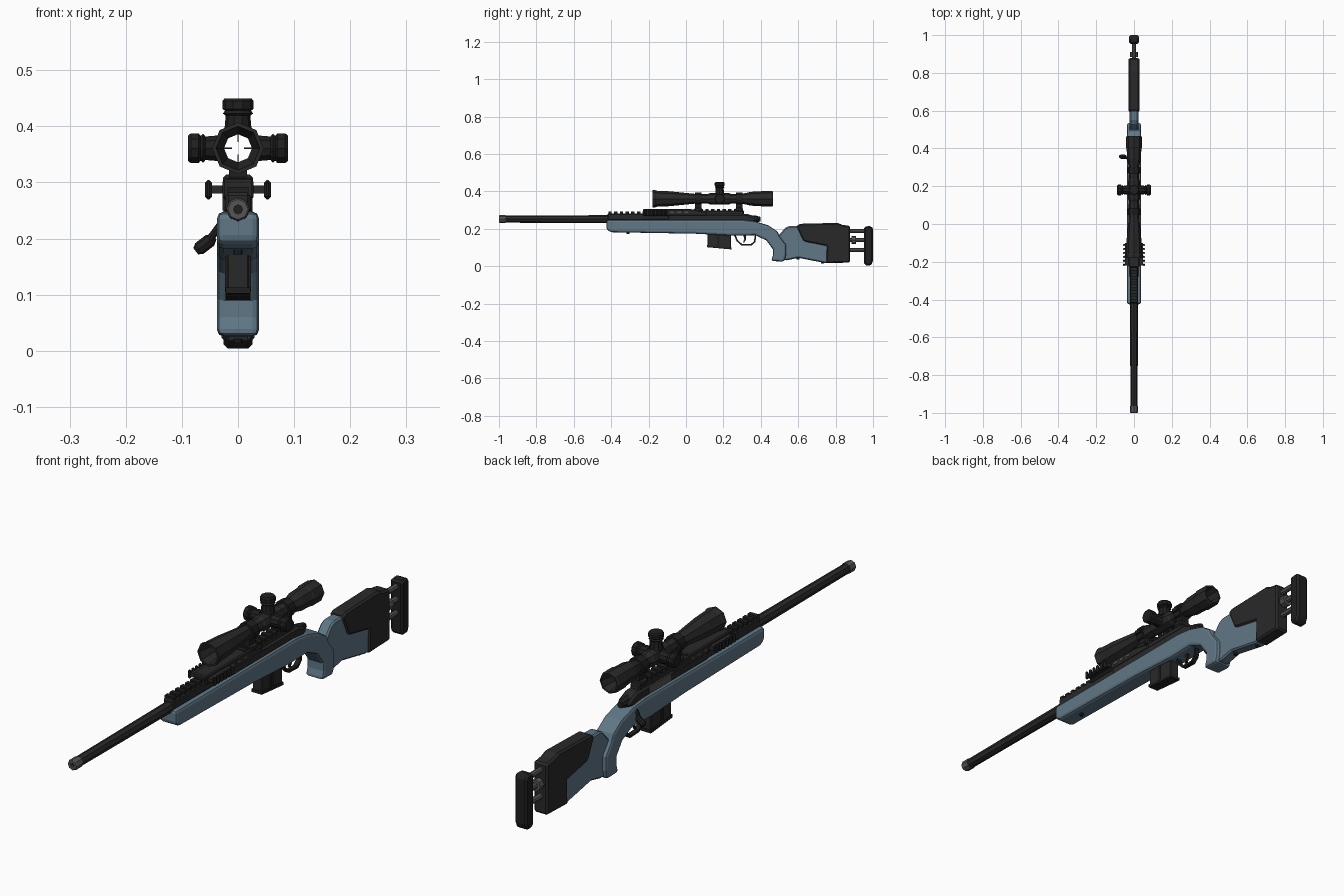
import bpy, bmesh, math
from mathutils import Vector, Matrix


def material(name, rgb):
    m = bpy.data.materials.new(name)
    m.diffuse_color = (*rgb, 1)
    return m


BLUE = material("slate blue", (0.115, 0.185, 0.24))
BLACK = material("matt black", (0.022, 0.022, 0.022))
DARK = material("deep black", (0.014, 0.014, 0.014))
GREY = material("steel grey", (0.09, 0.09, 0.09))


def finish(name, bm, mat, bevel=0, segments=1):
    bmesh.ops.recalc_face_normals(bm, faces=bm.faces)
    me = bpy.data.meshes.new(name)
    bm.to_mesh(me)
    bm.free()
    me.materials.append(mat)
    ob = bpy.data.objects.new(name, me)
    bpy.context.collection.objects.link(ob)
    if bevel:
        b = ob.modifiers.new("bevel", 'BEVEL')
        b.width, b.segments, b.limit_method = bevel, segments, 'ANGLE'
        b.angle_limit = math.radians(50)
    return ob


def prism(name, pts, half, mat, bevel=0, segments=1, x=0):
    """Side outline in (y, z), extruded across x."""
    bm = bmesh.new()
    f = bm.faces.new([bm.verts.new((x - half, y, z)) for y, z in pts])
    g = bmesh.ops.extrude_face_region(bm, geom=[f])["geom"]
    bmesh.ops.translate(bm, vec=(2 * half, 0, 0),
                        verts=[v for v in g if isinstance(v, bmesh.types.BMVert)])
    return finish(name, bm, mat, bevel, segments)


def box(name, x, y, z, mat, bevel=0):
    return prism(name, [(y[0], z[0]), (y[1], z[0]), (y[1], z[1]), (y[0], z[1])],
                 (x[1] - x[0]) / 2, mat, bevel, 1, (x[0] + x[1]) / 2)


def lathe(name, origin, axis, prof, mat, sides=8, closed=False):
    """Profile of (distance, radius) turned around an axis."""
    bm = bmesh.new()
    q = Vector(axis).to_track_quat('Z', 'Y')
    rings = []
    for t, r in prof:
        rings.append([bm.verts.new(Vector(origin) + q @ Vector(
            (r * math.cos(k * math.tau / sides), r * math.sin(k * math.tau / sides), t)))
            for k in range(sides)])
    pairs = list(zip(rings, rings[1:]))
    if closed:
        pairs.append((rings[-1], rings[0]))
    else:
        bm.faces.new(rings[0])
        bm.faces.new(rings[-1])
    for a, b in pairs:
        for k in range(sides):
            j = (k + 1) % sides
            bm.faces.new((a[k], a[j], b[j], b[k]))
    return finish(name, bm, mat)


Y = (0, 1, 0)

# Stock: fore-end sweeping into the grip, then the slimmer butt
prism("fore_end_and_grip", [
    (-0.425, 0.247), (-0.425, 0.195), (-0.40, 0.182), (0.05, 0.174), (0.26, 0.163), (0.37, 0.166),
    (0.43, 0.138), (0.465, 0.09), (0.465, 0.06), (0.455, 0.028), (0.525, 0.025), (0.535, 0.06),
    (0.535, 0.115), (0.50, 0.16), (0.49, 0.185), (0.44, 0.219), (0.37, 0.24), (0.30, 0.248)],
    0.037, BLUE, 0.011, 2)
prism("butt", [
    (0.47, 0.16), (0.50, 0.17), (0.53, 0.205), (0.55, 0.214), (0.62, 0.215), (0.82, 0.20), (0.82, 0.018),
    (0.74, 0.018), (0.60, 0.045), (0.54, 0.032), (0.50, 0.035)], 0.023, BLUE, 0.006)
prism("cheek_rest", [
    (0.59, 0.215), (0.61, 0.227), (0.81, 0.232), (0.835, 0.222), (0.878, 0.215), (0.878, 0.02),
    (0.75, 0.016), (0.752, 0.108), (0.64, 0.13), (0.625, 0.138)], 0.029, BLACK, 0.007)

# Butt pad on three adjusting rods
for i, z in enumerate((0.188, 0.14, 0.088)):
    lathe(f"pad_rod_{i}", (0, 0.86, z), Y, [(0, 0.011), (0.10, 0.011)], GREY)
lathe("pad_adjuster_wheel", (0, 0.885, 0.14), Y, [(0, 0.022), (0.025, 0.022)], GREY)
prism("butt_pad", [(0.953, 0.015), (0.965, 0.004), (0.99, 0.004), (1.0, 0.03), (1.0, 0.20),
                   (0.99, 0.216), (0.953, 0.212)], 0.026, DARK, 0.008)

# Sling studs
for i, (y, z) in enumerate(((-0.31, 0.172), (0.6, 0.036), (0.73, 0.014))):
    lathe(f"sling_stud_{i}", (0, y, z), (0, 0, 1), [(0, 0.008), (0.02, 0.008)], DARK)

# Barrel and muzzle
lathe("barrel", (0, -0.966, 0.252), Y, [(0, 0.019), (0.5, 0.021), (1.0, 0.025)], BLACK)
lathe("muzzle", (0, -1, 0.252), Y, [(0.036, 0.021), (0.004, 0.021), (0, 0.018), (0, 0.008),
                                    (0.03, 0.008)], GREY)
lathe("bore", (0, -0.99, 0.252), Y, [(0, 0.008), (0.02, 0.008)], DARK)

# Receiver, bolt and ejection port
prism("receiver", [(-0.1, 0.235), (0.36, 0.235), (0.385, 0.245), (0.37, 0.262), (0.33, 0.28),
                   (-0.1, 0.28)], 0.026, BLACK, 0.008)
box("ejection_port", (-0.028, -0.02), (0.13, 0.26), (0.25, 0.275), GREY)
lathe("bolt_shroud", (0, 0.32, 0.252), Y, [(0, 0.022), (0.05, 0.02), (0.078, 0.012)], DARK)
lathe("bolt_arm", (-0.015, 0.345, 0.245), (-0.6, 0.12, -0.78), [(0, 0.008), (0.075, 0.006)], DARK)
lathe("bolt_knob", (-0.042, 0.357, 0.203), (-0.78, 0, -0.6),
      [(0, 0.006), (0.01, 0.012), (0.034, 0.012), (0.042, 0.007)], DARK)

# Front rail above the barrel, and scope rail, both toothed
box("front_rail", (-0.022, 0.022), (-0.42, 0.02), (0.244, 0.282), BLACK, 0.005)
box("scope_rail", (-0.02, 0.02), (-0.02, 0.31), (0.275, 0.297), BLACK, 0.004)
for i in range(24):
    y = -0.415 + i * 0.0305
    z = 0.28 if y < 0 else 0.295
    box(f"rail_tooth_{i}", (-0.019, 0.019), (y, y + 0.018), (z, z + 0.012), DARK)

# Rail bracket with toothed side rails
prism("rail_bracket", [(-0.23, 0.27), (0.11, 0.27), (0.11, 0.29), (0.03, 0.305), (-0.23, 0.305)],
      0.028, BLACK, 0.004)
for s in (-1, 1):
    side = "left" if s < 0 else "right"
    box(f"{side}_side_rail_arm", sorted((s * 0.02, s * 0.047)), (-0.22, -0.10), (0.28, 0.295), BLACK)
    for i in range(6):
        y = -0.222 + i * 0.021
        box(f"{side}_side_rail_tooth_{i}", sorted((s * 0.046, s * 0.059)), (y, y + 0.012),
            (0.27, 0.304), DARK, 0.005)
    for i in range(5):
        y = -0.16 + i * 0.038
        box(f"{side}_bracket_slot_{i}", sorted((s * 0.027, s * 0.03)), (y, y + 0.018),
            (0.284, 0.292), GREY)

# Magazine
prism("magazine", [(0.115, 0.18), (0.115, 0.104), (0.24, 0.092), (0.24, 0.18)], 0.02, BLACK, 0.003)
prism("magazine_base", [(0.112, 0.113), (0.112, 0.102), (0.243, 0.09), (0.243, 0.101)],
      0.022, DARK)
for s in (-1, 1):
    box(f"magazine_rib_{s}", (s * 0.021 - 0.002, s * 0.021 + 0.002), (0.165, 0.18),
        (0.105, 0.17), DARK)

# Trigger guard loop and trigger
outer = [(0.255, 0.17), (0.27, 0.135), (0.295, 0.112), (0.35, 0.11), (0.372, 0.13), (0.375, 0.17)]
inner = [(0.367, 0.17), (0.364, 0.135), (0.346, 0.118), (0.299, 0.12), (0.277, 0.139), (0.264, 0.17)]
prism("trigger_guard", outer + inner, 0.009, DARK)
prism("trigger", [(0.305, 0.17), (0.312, 0.145), (0.305, 0.128), (0.311, 0.126), (0.322, 0.145),
                  (0.322, 0.17)], 0.004, DARK)

# Scope: hollow tube with flared ends
ZS = 0.361
lathe("scope_tube", (0, 0, ZS), Y, [
    (-0.18, 0.046), (-0.165, 0.046), (-0.16, 0.043), (-0.09, 0.040), (0.05, 0.026), (0.12, 0.026),
    (0.13, 0.031), (0.23, 0.031), (0.24, 0.026), (0.30, 0.026), (0.345, 0.037), (0.40, 0.039), (0.405, 0.042),
    (0.46, 0.042), (0.465, 0.039), (0.465, 0.033), (0.40, 0.025), (-0.08, 0.025), (-0.18, 0.039)],
    BLACK, 8, True)

# Scope turrets
knob = [(0.02, 0.028), (0.035, 0.024), (0.058, 0.022), (0.062, 0.027), (0.067, 0.023),
        (0.070, 0.028), (0.084, 0.028), (0.089, 0.024)]
for n, a in (("left", (-1, 0, 0)), ("right", (1, 0, 0)), ("top", (0, 0, 1))):
    lathe(f"{n}_turret", (0, 0.18, ZS), a, [(0.026, 0.026)] + knob[1:], DARK, 10)

# Crosshair
for i in range(4):
    m = Matrix.Rotation(i * math.pi / 2, 4, 'Y')
    hair = box(f"crosshair_{i}", (0.011, 0.026), (0.20, 0.202), (-0.0012, 0.0012), DARK)
    hair.matrix_world = Matrix.Translation((0, 0, ZS)) @ m

# Scope rings with clamping feet
for i, y in enumerate((0.065, 0.285)):
    lathe(f"scope_ring_{i}", (0, y - 0.018, ZS), Y,
          [(0, 0.034), (0.036, 0.034), (0.036, 0.0255), (0, 0.0255)], DARK, 8, True)
    box(f"ring_foot_{i}", (-0.016, 0.016), (y - 0.018, y + 0.018), (0.30, 0.334), DARK)
    box(f"ring_clamp_{i}", (-0.027, 0.027), (y - 0.02, y + 0.02), (0.292, 0.314), BLACK, 0.006)
    for s in (-1, 1):
        box(f"ring_lug_{i}_{s}", (s * 0.032 - 0.006, s * 0.032 + 0.006), (y - 0.014, y + 0.014),
            (ZS - 0.008, ZS + 0.008), DARK)
